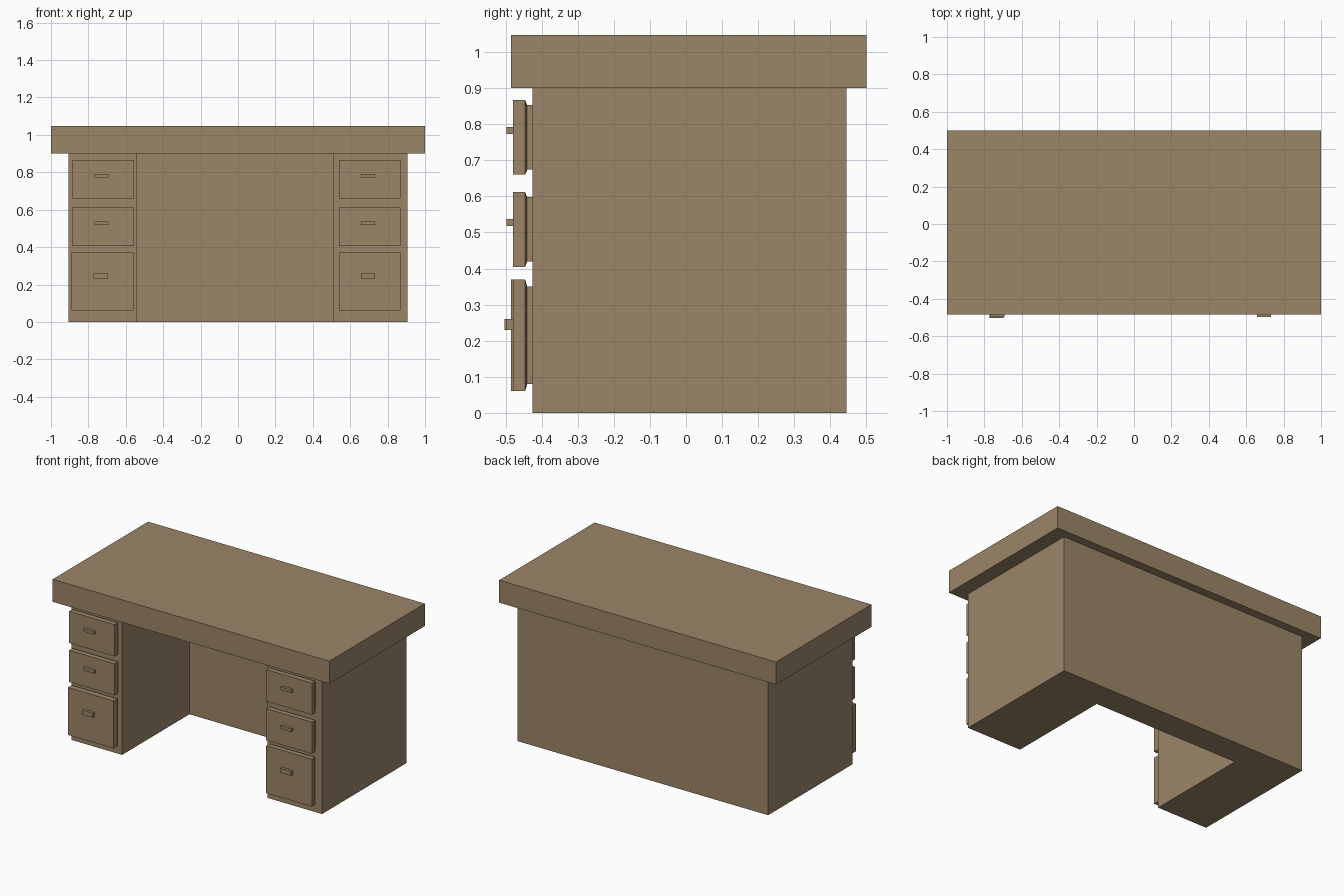
import bpy, bmesh

if "Cube" in bpy.data.objects:
    bpy.data.objects.remove(bpy.data.objects["Cube"])

wood = bpy.data.materials.new("brown_wood")
wood.diffuse_color = (0.33, 0.235, 0.14, 1)
wood.use_nodes = True
wood.node_tree.nodes["Principled BSDF"].inputs["Base Color"].default_value = wood.diffuse_color


def finish(name, bm):
    bmesh.ops.recalc_face_normals(bm, faces=bm.faces)
    mesh = bpy.data.meshes.new(name)
    bm.to_mesh(mesh)
    bm.free()
    mesh.materials.append(wood)
    obj = bpy.data.objects.new(name, mesh)
    bpy.context.collection.objects.link(obj)
    return obj


def loft(name, rings):
    """Skin matching rings of points and cap both ends."""
    bm = bmesh.new()
    loops = [[bm.verts.new(p) for p in ring] for ring in rings]
    n = len(loops[0])
    for a, b in zip(loops, loops[1:]):
        for i in range(n):
            j = (i + 1) % n
            bm.faces.new((a[i], a[j], b[j], b[i]))
    bm.faces.new(loops[0])
    bm.faces.new(loops[-1])
    return finish(name, bm)


def rect(x0, x1, z0, z1, y, inset=0.0):
    """Rectangle facing the front at depth y."""
    return [(x0 + inset, y, z0 + inset), (x1 - inset, y, z0 + inset),
            (x1 - inset, y, z1 - inset), (x0 + inset, y, z1 - inset)]


def box(name, x0, x1, y0, y1, z0, z1):
    return loft(name, [rect(x0, x1, z0, z1, y0), rect(x0, x1, z0, z1, y1)])


# Tabletop slab
box("tabletop", -1, 1, -0.485, 0.5, 0.9, 1.047)

# U-shaped carcass: two pedestals joined by the back, open kneehole
plan = [(-0.905, -0.425), (-0.54, -0.425), (-0.54, 0.27), (0.51, 0.27),
        (0.51, -0.425), (0.905, -0.425), (0.905, 0.445), (-0.905, 0.445)]
loft("desk_body", [[(x, y, z) for x, y in plan] for z in (0.0, 0.9)])

# Drawers: bottom, top, neck inset, handle bottom, handle top
drawers = {
    "upper": (0.66, 0.867, 0.014, 0.773, 0.792),
    "middle": (0.405, 0.612, 0.014, 0.518, 0.538),
    "lower": (0.06, 0.37, 0.02, 0.23, 0.26),
}
for side, left in (("left", -0.885), ("right", 0.54)):
    for level, (z0, z1, neck, h0, h1) in drawers.items():
        # The lower left drawer sits slightly further out
        shift = 0.005 if (side, level) == ("left", "lower") else 0.0
        x0, x1, front = left - shift, left + 0.33 - shift, -0.48 - shift
        # Front panel stepping down to a narrower neck
        loft(f"{side}_{level}_drawer", [
            rect(x0, x1, z0, z1, front),
            rect(x0, x1, z0, z1, -0.446),
            rect(x0, x1, z0, z1, -0.44, neck),
            rect(x0, x1, z0, z1, -0.42, neck)])
        # Bar handle
        hx = x0 + 0.117
        box(f"{side}_{level}_handle", hx, hx + 0.075,
            front - 0.018, front + 0.005, h0, h1)
